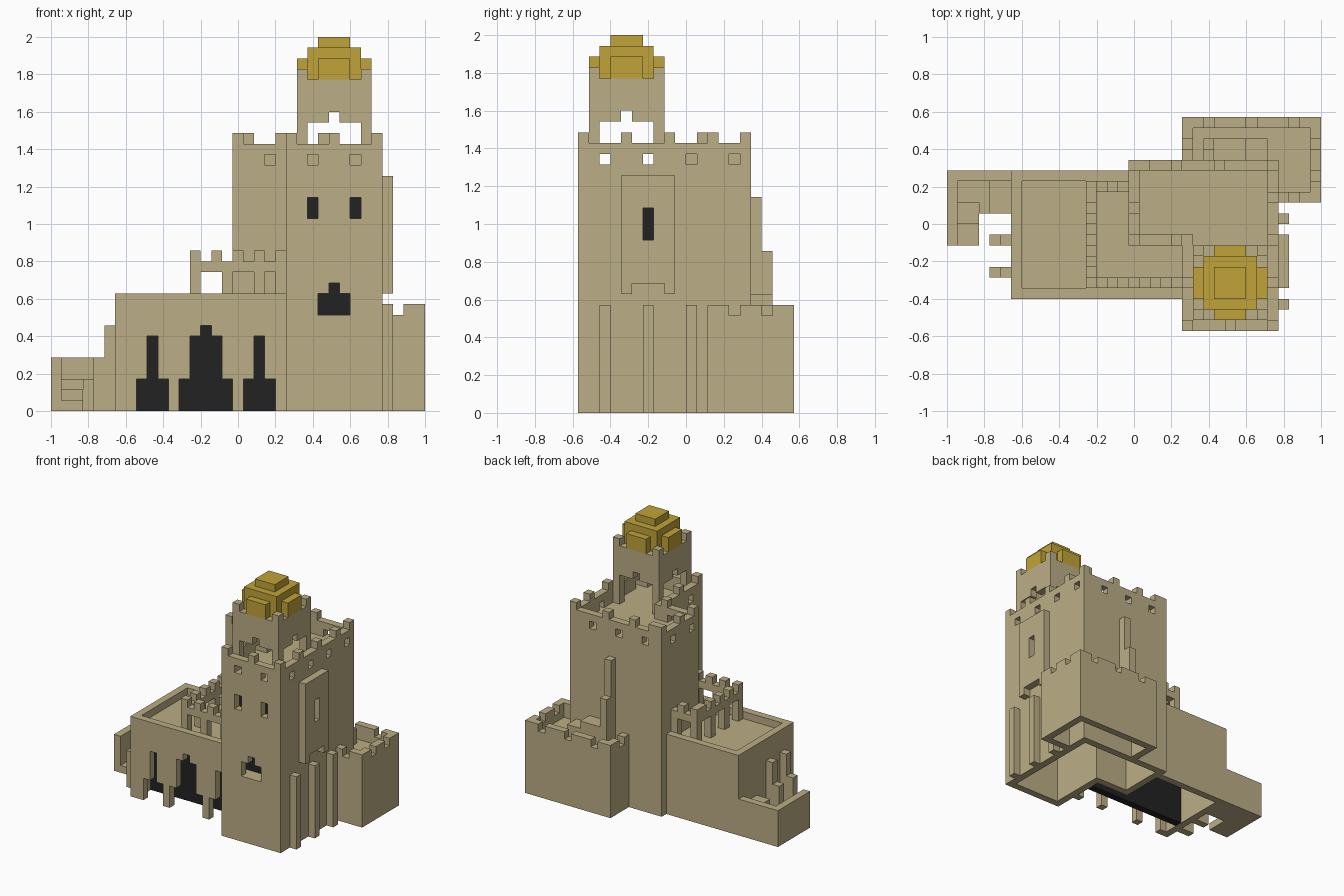
import bpy
import bmesh

cube = bpy.data.objects.get("Cube")
if cube:
    bpy.data.objects.remove(cube)

# The castle is laid out on a grid of equal blocks
UNIT = 2 / 35
HALF_WIDTH, HALF_DEPTH = 17.5, 10


def make_material(name, color):
    mat = bpy.data.materials.new(name)
    mat.use_nodes = True
    mat.diffuse_color = (*color, 1)
    mat.node_tree.nodes["Principled BSDF"].inputs["Base Color"].default_value = (*color, 1)
    return mat


SAND = make_material("sandstone", (0.497, 0.423, 0.235))
GOLD = make_material("gold", (0.527, 0.371, 0.04))
DARK = make_material("dark_opening", (0.016, 0.016, 0.016))


def cells(x, y, z):
    """All grid cells in a box; a single number means one cell."""
    spans = [s if isinstance(s, tuple) else (s, s + 1) for s in (x, y, z)]
    return {(i, j, k) for i in range(*spans[0])
            for j in range(*spans[1]) for k in range(*spans[2])}


class Part:
    """A blocky part made by adding and cutting boxes on the grid."""

    def __init__(self, name, material=SAND):
        self.name, self.material, self.filled = name, material, set()

    def add(self, x, y, z):
        self.filled |= cells(x, y, z)

    def cut(self, x, y, z):
        self.filled -= cells(x, y, z)

    def build(self):
        bm = bmesh.new()
        corners = {}

        def vert(p):
            if p not in corners:
                corners[p] = bm.verts.new(((p[0] - HALF_WIDTH) * UNIT,
                                           (p[1] - HALF_DEPTH) * UNIT, p[2] * UNIT))
            return corners[p]

        for cell in self.filled:
            for axis in range(3):
                u, v = (axis + 1) % 3, (axis + 2) % 3
                for side in (0, 1):
                    neighbour = list(cell)
                    neighbour[axis] += 2 * side - 1
                    if tuple(neighbour) in self.filled:
                        continue
                    loop = []
                    for du, dv in ((0, 0), (1, 0), (1, 1), (0, 1)):
                        p = list(cell)
                        p[axis] += side
                        p[u] += du
                        p[v] += dv
                        loop.append(vert(tuple(p)))
                    bm.faces.new(loop if side else loop[::-1])
        mesh = bpy.data.meshes.new(self.name)
        bm.to_mesh(mesh)
        bm.free()
        mesh.materials.append(self.material)
        obj = bpy.data.objects.new(self.name, mesh)
        bpy.context.collection.objects.link(obj)


# Main tower: L-shaped shell with a sunken roof terrace
tower = Part("main_tower")
tower.add(x=(22, 31), y=(0, 16), z=(0, 25))
tower.add(x=(17, 31), y=(8, 16), z=(0, 25))
for level in ((0, 22), (23, 25)):
    tower.cut(x=(23, 30), y=(1, 15), z=level)
    tower.cut(x=(18, 30), y=(9, 15), z=level)

# Tower merlons
for x in (22, 26, 30):
    tower.add(x, y=0, z=25)
for x in (17, 21):
    tower.add(x, y=8, z=25)
for x in (17, 18, 21, 25, 30):
    tower.add(x, y=15, z=25)
for y in (4, 8, 12, 15):
    tower.add(x=30, y=y, z=25)
tower.add(x=22, y=4, z=25)
tower.add(x=17, y=11, z=25)

# Tower parapet holes
for x in (24, 28):
    tower.cut(x, y=0, z=23)
    tower.cut(x, y=0, z=(18, 20))
for x in (19, 23, 27):
    tower.cut(x, y=15, z=23)
for y in (2, 6, 10, 14):
    tower.cut(x=30, y=y, z=23)
for y in (2, 6):
    tower.cut(x=22, y=y, z=23)
for y in (9, 13):
    tower.cut(x=17, y=y, z=23)
tower.cut(x=20, y=8, z=23)

# Tower front window and its deep sill
tower.cut(x=(25, 28), y=0, z=(9, 11))
tower.cut(x=26, y=0, z=11)
tower.add(x=(24, 29), y=1, z=8)

# Raised side panel with a slit window
tower.add(x=31, y=(4, 9), z=(11, 22))
tower.cut(x=31, y=(5, 8), z=11)
tower.cut(x=(30, 32), y=6, z=(16, 19))

# Side buttresses
for y in (2, 6, 10):
    tower.add(x=31, y=y, z=(0, 10))
tower.build()

# Dark backing behind the tower windows
backing = Part("tower_window_backing", DARK)
for x in (24, 28):
    backing.add(x, y=1, z=(18, 20))
backing.add(x=(24, 29), y=2, z=(8, 13))
backing.add(x=29, y=6, z=(16, 19))
backing.build()

# Belfry standing on the terrace, arched on all four sides
belfry = Part("belfry")
belfry.add(x=(23, 30), y=(1, 8), z=(23, 31))
belfry.cut(x=(24, 29), y=(2, 7), z=(23, 30))
for arch_x, arch_y in (((24, 29), (1, 8)), ((23, 30), (2, 7))):
    belfry.cut(arch_x, arch_y, z=(23, 27))
belfry.cut(x=26, y=(1, 8), z=27)
belfry.cut(x=(23, 30), y=4, z=27)
for x in (23, 29):
    for y in (1, 7):
        belfry.add(x, y, z=31)
belfry.build()

# Stepped gold dome
dome = Part("gold_dome", GOLD)
dome.add(x=(24, 29), y=(2, 7), z=(31, 34))
dome.add(x=(25, 28), y=(3, 6), z=34)
dome.add(x=(23, 30), y=(3, 6), z=(31, 33))
dome.add(x=(25, 28), y=(1, 8), z=(31, 33))
dome.build()

# Long hall with a sunken roof, open below
hall = Part("hall")
hall.add(x=(6, 22), y=(3, 15), z=(0, 11))
hall.cut(x=(7, 22), y=(4, 14), z=(0, 9))
hall.cut(x=(7, 22), y=(4, 14), z=10)
hall.cut(x=(17, 22), y=(8, 15), z=(0, 11))

# Hall doorways: wide foot, narrow shaft
for left in (8, 18):
    hall.cut(x=(left, left + 3), y=3, z=(0, 3))
    hall.cut(x=left + 1, y=3, z=(3, 7))
hall.cut(x=(12, 17), y=3, z=(0, 3))
hall.cut(x=(13, 16), y=3, z=(3, 7))
hall.cut(x=14, y=3, z=7)

# Stepped buttresses on the end wall
for y in (5, 8):
    hall.add(x=5, y=y, z=(0, 8))
    hall.add(x=4, y=y, z=(0, 5))
hall.build()

door_backing = Part("door_backing", DARK)
door_backing.add(x=(7, 22), y=6, z=(0, 9))
door_backing.build()

# Roof arcade around three sides of the hall roof
arcade = Part("roof_arcade")
arcade.add(x=(13, 22), y=4, z=(10, 14))
arcade.add(x=(13, 17), y=13, z=(10, 14))
arcade.add(x=13, y=(4, 14), z=(10, 14))
for start, end in ((14, 16), (17, 19), (20, 21)):
    arcade.cut(x=(start, end), y=4, z=(10, 13))
arcade.cut(x=(14, 16), y=13, z=(10, 13))
for y in (5, 8, 11):
    arcade.cut(x=13, y=(y, y + 2), z=(10, 13))
for x in range(13, 22, 2):
    arcade.add(x, y=4, z=14)
for x in (13, 15):
    arcade.add(x, y=13, z=14)
for y in range(4, 14, 2):
    arcade.add(x=13, y=y, z=14)
arcade.build()

# Rear wing with a notched parapet
wing = Part("rear_wing")
wing.add(x=(22, 35), y=(12, 20), z=(0, 10))
wing.cut(x=(23, 34), y=(13, 19), z=(0, 7))
wing.cut(x=(23, 34), y=(13, 19), z=(8, 10))
wing.cut(x=(22, 31), y=(12, 16), z=(0, 10))
for x in (24, 28, 32):
    wing.cut(x, y=19, z=9)
for y in (14, 17):
    wing.cut(x=34, y=y, z=9)
wing.cut(x=32, y=12, z=9)
wing.cut(x=22, y=17, z=9)

# Tall stepped pier and low steps on the wing roof
wing.add(x=24, y=16, z=(8, 20))
wing.add(x=24, y=17, z=(8, 15))
wing.add(x=(25, 28), y=(16, 18), z=(8, 11))
wing.add(x=(28, 30), y=(16, 18), z=(8, 10))
wing.build()

# Walled stair at the far end of the hall
stair = Part("end_stair")
stair.add(x=0, y=(8, 15), z=(0, 5))
stair.add(x=(0, 6), y=14, z=(0, 5))
for step in range(3):
    front = 8 + 2 * step
    stair.add(x=(1, 3), y=(front, front + 2), z=(0, step + 1))
stair.add(x=3, y=(11, 14), z=(0, 3))
stair.add(x=(4, 6), y=(11, 14), z=(0, 4))
stair.build()
